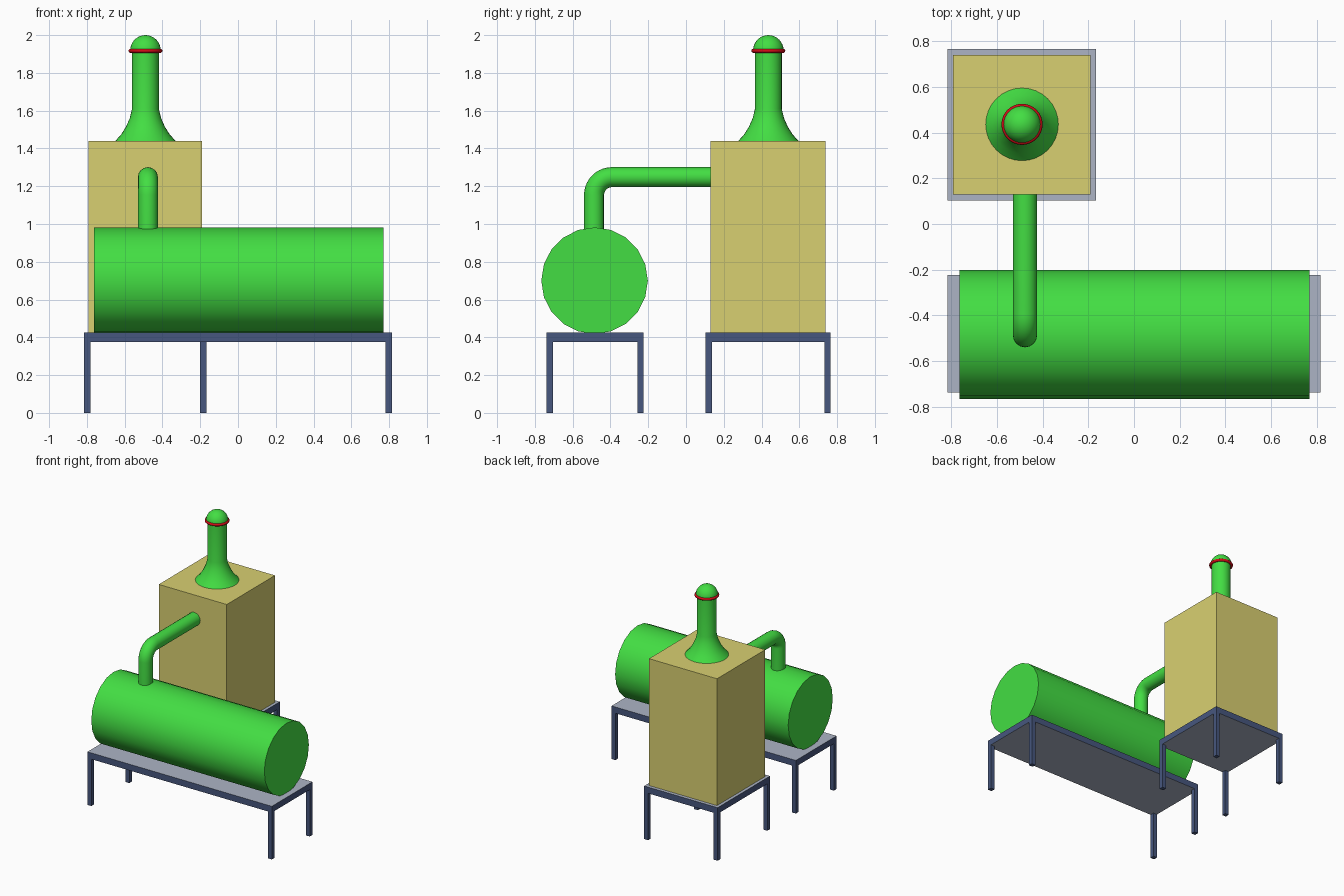
import bpy, bmesh, math
from mathutils import Matrix

if "Cube" in bpy.data.objects:
    bpy.data.objects.remove(bpy.data.objects["Cube"])


def material(name, r, g, b):
    """Flat colour, given as 0-255 display values, stored as linear."""
    m = bpy.data.materials.new(name)
    lin = [((c / 255 + 0.055) / 1.055) ** 2.4 if c > 10 else c / 255 / 12.92 for c in (r, g, b)]
    m.diffuse_color = (*lin, 1)
    m.use_nodes = True
    m.node_tree.nodes["Principled BSDF"].inputs["Base Color"].default_value = m.diffuse_color
    return m


GREEN = material("green paint", 67, 222, 67)
KHAKI = material("khaki panel", 217, 208, 113)
GREY = material("grey plate", 172, 180, 197)
BLUE = material("blue steel", 71, 87, 126)
RED = material("red band", 212, 12, 22)


def finish(name, bm, mats, smooth=False):
    bmesh.ops.recalc_face_normals(bm, faces=bm.faces[:])
    me = bpy.data.meshes.new(name)
    bm.to_mesh(me)
    bm.free()
    for m in mats:
        me.materials.append(m)
    ob = bpy.data.objects.new(name, me)
    bpy.context.collection.objects.link(ob)
    if smooth:
        smooth_object(ob)
    return ob


def smooth_object(ob):
    bpy.ops.object.select_all(action='DESELECT')
    ob.select_set(True)
    bpy.context.view_layer.objects.active = ob
    bpy.ops.object.shade_smooth_by_angle(angle=math.radians(40))


def add_box(bm, x0, x1, y0, y1, z0, z1):
    mat = Matrix.Translation(((x0 + x1) / 2, (y0 + y1) / 2, (z0 + z1) / 2))
    bmesh.ops.create_cube(bm, size=1, matrix=mat @ Matrix.Diagonal((x1 - x0, y1 - y0, z1 - z0, 1)))


def lathe(name, profile, cx, cy, mat, steps=32, closed=False):
    """Spin an (r, z) profile round a vertical axis."""
    bm = bmesh.new()
    vs = [bm.verts.new((cx + r, cy, z)) for r, z in profile]
    for a, b in zip(vs, vs[1:] + (vs[:1] if closed else [])):
        if a is not b:
            bm.edges.new((a, b))
    bmesh.ops.spin(bm, geom=bm.verts[:] + bm.edges[:], cent=(cx, cy, 0), axis=(0, 0, 1),
                   angle=math.tau, steps=steps, use_merge=True)
    bmesh.ops.remove_doubles(bm, verts=bm.verts[:], dist=1e-4)
    return finish(name, bm, [mat], smooth=True)


TOP, UNDER, LEG = 0.425, 0.375, 0.034


def table(name, x0, x1, y0, y1):
    # slab: grey above and below, blue rim
    bm = bmesh.new()
    add_box(bm, x0, x1, y0, y1, UNDER, TOP)
    bm.normal_update()
    for f in bm.faces:
        f.material_index = 0 if abs(f.normal.z) > 0.5 else 1
    finish(name + "_top", bm, [GREY, BLUE])
    # four corner legs
    bm = bmesh.new()
    for lx in (x0, x1 - LEG):
        for ly in (y0, y1 - LEG):
            add_box(bm, lx, lx + LEG, ly, ly + LEG, 0, UNDER)
    finish(name + "_legs", bm, [BLUE])


table("tank_table", -0.816, 0.816, -0.738, -0.224)
table("cabinet_table", -0.816, -0.166, 0.103, 0.766)

# horizontal tank
bm = bmesh.new()
bmesh.ops.create_cone(bm, cap_ends=True, segments=20, radius1=0.282, radius2=0.282, depth=1.532,
                      matrix=Matrix.Translation((0.003, -0.484, 0.70)) @ Matrix.Rotation(math.pi / 2, 4, 'Y'))
finish("tank", bm, [GREEN], smooth=True)

# cabinet
bm = bmesh.new()
add_box(bm, -0.792, -0.19, 0.129, 0.739, TOP, 1.44)
finish("cabinet", bm, [KHAKI])

# chimney: flared foot, pipe, domed cap and red band
CX, CY = -0.49, 0.436
lathe("chimney_pipe", [(0.159, 1.44), (0.128, 1.475), (0.103, 1.515), (0.083, 1.56), (0.071, 1.61),
                       (0.071, 1.915)], CX, CY, GREEN)
dome = [(0, 1.91), (0.081, 1.91)] + [
    (0.081 * math.cos(a), 1.918 + 0.082 * math.sin(a))
    for a in (i * math.pi / 16 for i in range(9))]
lathe("chimney_cap", dome, CX, CY, GREEN)
band = [(0.079 + 0.011 * math.cos(a), 1.917 + 0.011 * math.sin(a))
        for a in (i * math.tau / 10 for i in range(10))]
lathe("chimney_band", band, CX, CY, RED, closed=True)

# elbow pipe from tank to cabinet, swept along an L-shaped path
PY, PZ, R = -0.487, 1.248, 0.095
path = [(PY, 0.93)] + [
    (PY + R - R * math.cos(a), PZ - R + R * math.sin(a))
    for a in (i * math.pi / 20 for i in range(11))] + [(0.14, PZ)]
cu = bpy.data.curves.new("elbow_pipe", 'CURVE')
cu.dimensions = '3D'
cu.bevel_depth = 0.053
cu.bevel_resolution = 6
cu.use_fill_caps = True
sp = cu.splines.new('POLY')
sp.points.add(len(path) - 1)
for p, (y, z) in zip(sp.points, path):
    p.co = (-0.477, y, z, 1)
cu.materials.append(GREEN)
pipe = bpy.data.objects.new("elbow_pipe", cu)
bpy.context.collection.objects.link(pipe)
bpy.ops.object.select_all(action='DESELECT')
pipe.select_set(True)
bpy.context.view_layer.objects.active = pipe
bpy.ops.object.convert(target='MESH')
smooth_object(bpy.context.view_layer.objects.active)
